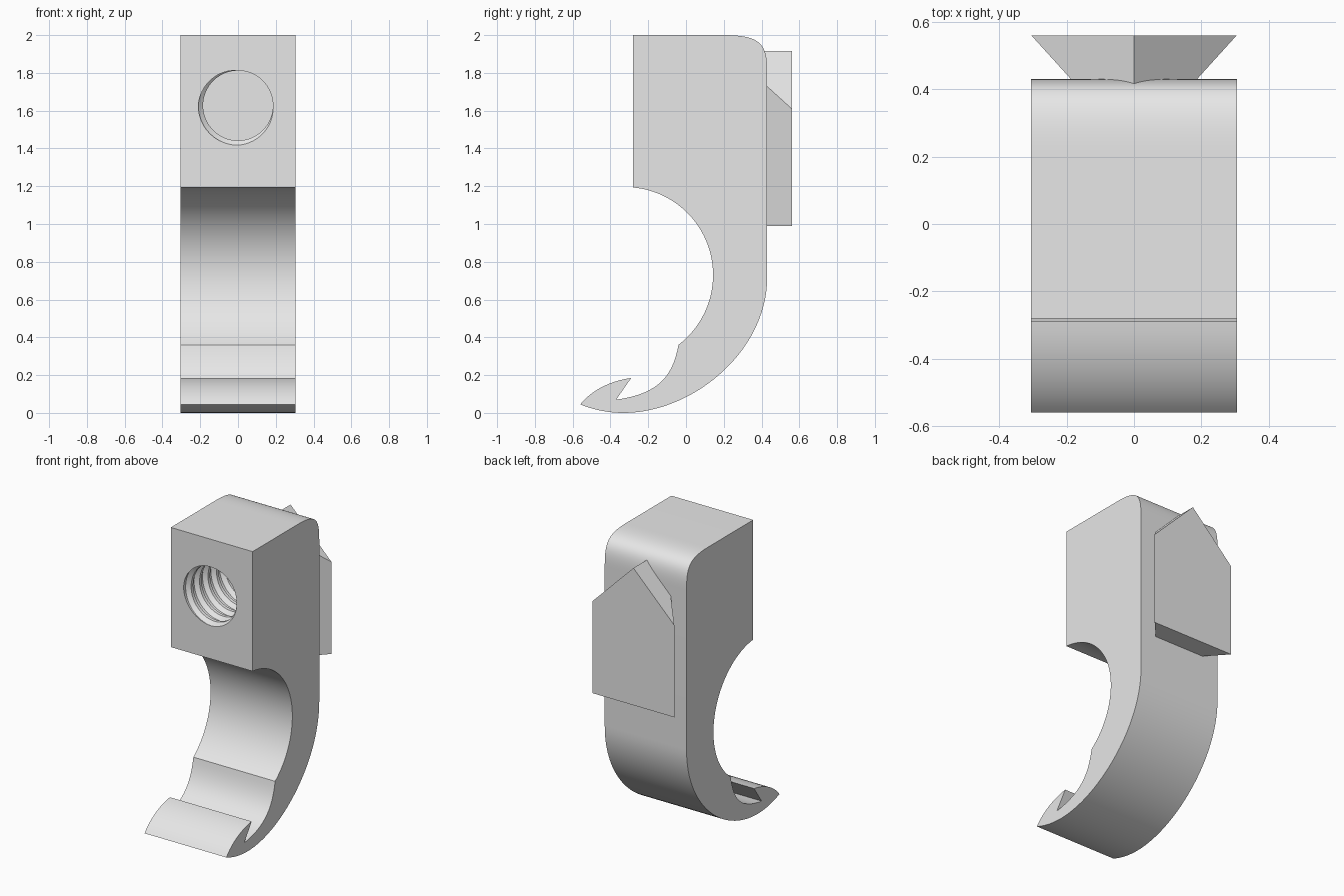
import bpy, bmesh
from math import cos, sin, pi, atan2, hypot
from mathutils import Vector
from mathutils.geometry import interpolate_bezier

cube = bpy.data.objects.get("Cube")
if cube:
    bpy.data.objects.remove(cube, do_unlink=True)

HALF = 0.305      # half width of the body
FRONT = -0.28     # front face of the upper block
BACK = 0.43       # rear face of the body

grey = bpy.data.materials.new("plain_grey")
grey.use_nodes = True
grey.diffuse_color = (0.8, 0.8, 0.8, 1)
grey.node_tree.nodes["Principled BSDF"].inputs["Base Color"].default_value = (0.8, 0.8, 0.8, 1)


def finish(name, bm):
    bmesh.ops.recalc_face_normals(bm, faces=bm.faces)
    mesh = bpy.data.meshes.new(name)
    bm.to_mesh(mesh)
    bm.free()
    mesh.materials.append(grey)
    obj = bpy.data.objects.new(name, mesh)
    bpy.context.collection.objects.link(obj)
    return obj


def activate(obj):
    bpy.ops.object.select_all(action='DESELECT')
    obj.select_set(True)
    bpy.context.view_layer.objects.active = obj


def bezier(a, b, c, d, steps=20):
    pts = [Vector((*p, 0)) for p in (a, b, c, d)]
    return [(p.x, p.y) for p in interpolate_bezier(*pts, steps)]


def arc(cy, cz, start, end, steps=40):
    r = hypot(start[0] - cy, start[1] - cz)
    a0 = atan2(start[1] - cz, start[0] - cy)
    a1 = atan2(end[1] - cz, end[0] - cy)
    angles = [a0 + (a1 - a0) * i / steps for i in range(steps + 1)]
    return [(cy + r * cos(a), cz + r * sin(a)) for a in angles]


# Hook body: side profile (y, z) extruded across the width
block_low, lip = (FRONT, 1.19), (-0.04, 0.36)
notch, barb, tip, belly = (-0.37, 0.07), (-0.29, 0.185), (-0.56, 0.045), (-0.33, 0)
profile = [(FRONT, 2)]
profile += bezier((0.2, 2), (0.4, 2), (BACK, 1.95), (BACK, 1.8))
profile += bezier((BACK, 0.72), (BACK, 0.32), (0.03, 0), belly, 32)
profile += bezier(belly, (-0.42, 0), (-0.5, 0.02), tip, 10)[1:]
profile += bezier(tip, (-0.5, 0.12), (-0.4, 0.17), barb, 12)[1:]
profile += bezier(notch, (-0.15, 0.1), (-0.07, 0.19), lip, 16)
profile += arc(-0.322, 0.73, lip, block_low)[1:]

bm = bmesh.new()
side = bm.faces.new([bm.verts.new((-HALF, y, z)) for y, z in profile])
ext = bmesh.ops.extrude_face_region(bm, geom=[side], use_keep_orig=True)
moved = [v for v in ext["geom"] if isinstance(v, bmesh.types.BMVert)]
bmesh.ops.translate(bm, verts=moved, vec=(2 * HALF, 0, 0))
body = finish("hook_body", bm)

# Threaded hole: helical tube, clipped flat at both ends
PITCH, SEGS, TURNS, HOLE_Z = 0.09, 64, 10, 1.627
radii = [0.185, 0.185, 0.21, 0.21]
n = len(radii)
bm = bmesh.new()
rows = []
for k in range(TURNS * n + 1):
    r = radii[k % n]
    ring = []
    for s in range(SEGS):
        a = 2 * pi * s / SEGS
        y = FRONT + PITCH * (k / n - s / SEGS - 2)
        ring.append(bm.verts.new((r * cos(a), y, HOLE_Z + r * sin(a))))
    rows.append(ring)
for k in range(TURNS * n):
    for s in range(SEGS - 1):
        bm.faces.new((rows[k][s], rows[k][s + 1], rows[k + 1][s + 1], rows[k + 1][s]))
    if k >= n:
        bm.faces.new((rows[k][-1], rows[k - n][0], rows[k - n + 1][0], rows[k + 1][-1]))
for y, direction in ((FRONT - 0.05, -1), (0.25, 1)):
    geom = bm.verts[:] + bm.edges[:] + bm.faces[:]
    bmesh.ops.bisect_plane(bm, geom=geom, plane_co=(0, y, 0),
                           plane_no=(0, direction, 0), clear_outer=True)
    rim = [e for e in bm.edges if e.is_boundary and all(abs(v.co.y - y) < 1e-4 for v in e.verts)]
    bmesh.ops.holes_fill(bm, edges=rim, sides=0)
cutter = finish("thread_cutter", bm)
cutter.hide_render = True

activate(body)
cut = body.modifiers.new("threaded_hole", 'BOOLEAN')
cut.operation, cut.solver, cut.object = 'DIFFERENCE', 'EXACT', cutter
bpy.ops.object.modifier_apply(modifier=cut.name)
bpy.data.objects.remove(cutter, do_unlink=True)
bpy.ops.object.shade_smooth_by_angle(angle=pi / 7)

# Dovetail on the rear: pointed outline that widens away from the body
PEAK, FOOT = 1.915, 0.99
bm = bmesh.new()
ends = []
for y, w in ((BACK - 0.03, 0.16), (0.56, HALF)):
    outline = [(0, PEAK), (w, PEAK - w), (w, FOOT), (-w, FOOT), (-w, PEAK - w)]
    ends.append([bm.verts.new((x, y, z)) for x, z in outline])
    bm.faces.new(ends[-1])
for i in range(5):
    j = (i + 1) % 5
    bm.faces.new((ends[0][i], ends[0][j], ends[1][j], ends[1][i]))
finish("rear_dovetail", bm)
